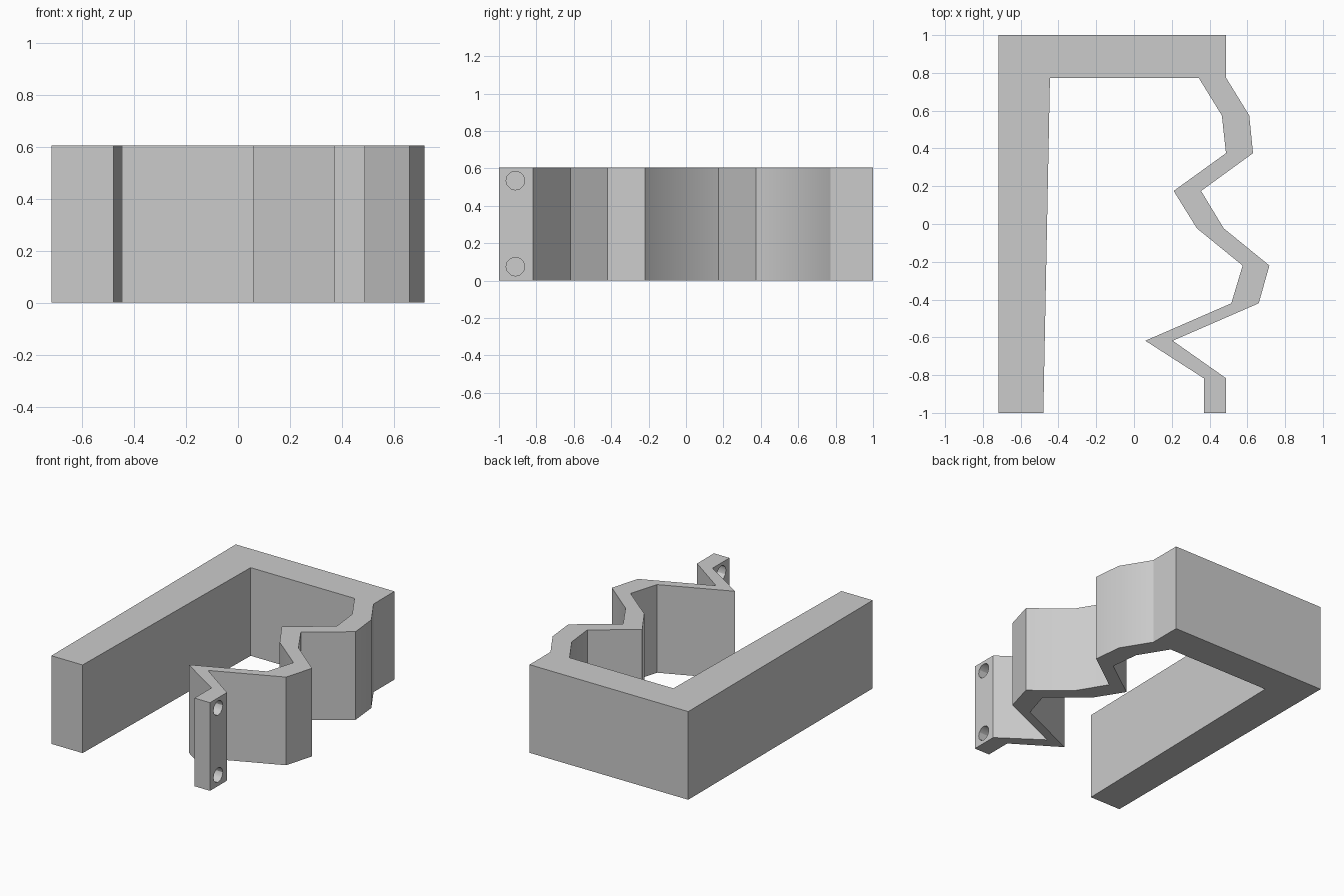
import bpy
import bmesh
import math
from mathutils import Matrix

cube = bpy.data.objects.get("Cube")
if cube:
    bpy.data.objects.remove(cube, do_unlink=True)

HEIGHT = 0.605

grey = bpy.data.materials.new("plain grey")
grey.use_nodes = True
colour = (0.6, 0.6, 0.6, 1)
grey.diffuse_color = colour
grey.node_tree.nodes["Principled BSDF"].inputs["Base Color"].default_value = colour


def make_object(name, bm):
    bmesh.ops.recalc_face_normals(bm, faces=bm.faces)
    mesh = bpy.data.meshes.new(name)
    bm.to_mesh(mesh)
    bm.free()
    mesh.materials.append(grey)
    obj = bpy.data.objects.new(name, mesh)
    bpy.context.collection.objects.link(obj)
    return obj


# Bracket outline: thick wall and back, then the zigzag strip (y, inner x, outer x)
wall = [(-0.48, -1), (-0.717, -1), (-0.717, 1), (0.488, 1)]
strip = [
    (0.773, 0.343, 0.488), (0.575, 0.465, 0.61), (0.375, 0.487, 0.63),
    (0.175, 0.21, 0.355), (-0.023, 0.333, 0.475), (-0.22, 0.575, 0.717),
    (-0.42, 0.515, 0.66), (-0.618, 0.06, 0.205), (-0.817, 0.37, 0.488),
    (-1, 0.37, 0.488),
]
outline = wall + [(outer, y) for y, inner, outer in strip]
outline += [(inner, y) for y, inner, outer in reversed(strip)]
outline.append((-0.445, 0.773))

bm = bmesh.new()
base = bm.faces.new([bm.verts.new((x, y, 0)) for x, y in outline])
grown = bmesh.ops.extrude_face_region(bm, geom=[base], use_keep_orig=True)
top = [v for v in grown["geom"] if isinstance(v, bmesh.types.BMVert)]
bmesh.ops.translate(bm, verts=top, vec=(0, 0, HEIGHT))
bracket = make_object("zigzag_bracket", bm)

# Two screw holes through the end tab
bm = bmesh.new()
for z in (0.075, 0.535):
    place = Matrix.Translation((0.43, -0.912, z)) @ Matrix.Rotation(math.pi / 2, 4, "Y")
    bmesh.ops.create_cone(bm, cap_ends=True, segments=12, radius1=0.05,
                          radius2=0.05, depth=0.3, matrix=place)
cutter = make_object("screw_hole_cutter", bm)
cutter.hide_render = True

cut = bracket.modifiers.new("screw_holes", "BOOLEAN")
cut.operation = "DIFFERENCE"
cut.solver = "EXACT"
cut.object = cutter

bpy.ops.object.select_all(action="DESELECT")
bracket.select_set(True)
bpy.context.view_layer.objects.active = bracket
bpy.ops.object.modifier_apply(modifier=cut.name)
bpy.data.objects.remove(cutter, do_unlink=True)

# Soften only the shallow bends of the strip
bpy.ops.object.shade_smooth_by_angle(angle=math.radians(30))
